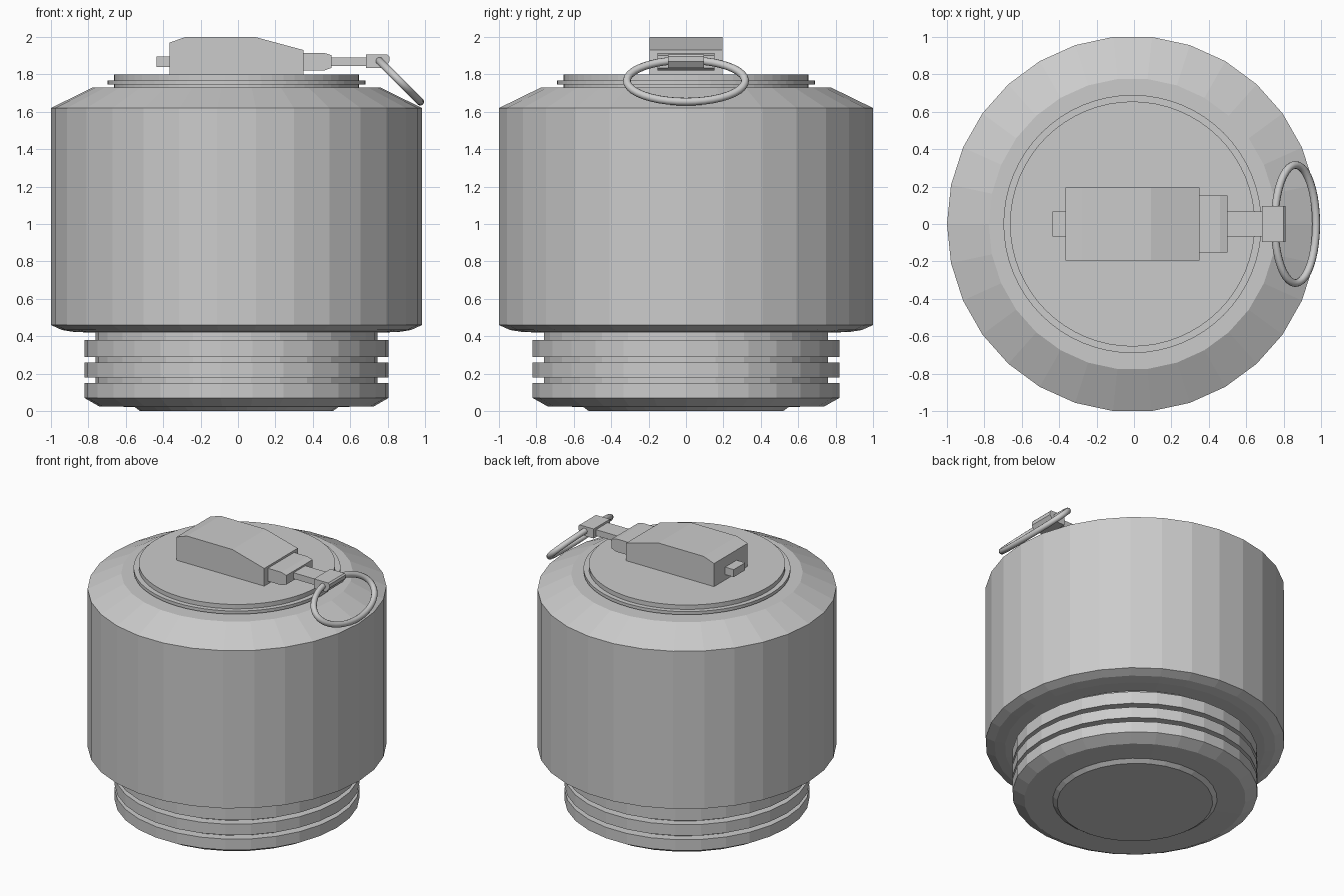
import bpy, bmesh
from math import sin, cos, pi, radians
from mathutils import Matrix

if "Cube" in bpy.data.objects:
    bpy.data.objects.remove(bpy.data.objects["Cube"])

CX = -0.008          # body axis, offset to balance the pull ring


def finish(name, bm):
    bmesh.ops.recalc_face_normals(bm, faces=bm.faces)
    mesh = bpy.data.meshes.new(name)
    bm.to_mesh(mesh)
    bm.free()
    obj = bpy.data.objects.new(name, mesh)
    bpy.context.collection.objects.link(obj)
    return obj


def lathe(name, profile, sides, sx=1.0, sy=1.0):
    """Capped solid of revolution from (radius, z) points."""
    bm = bmesh.new()
    rings = [[bm.verts.new((CX + r * sx * cos(2 * pi * i / sides),
                            r * sy * sin(2 * pi * i / sides), z))
              for i in range(sides)] for r, z in profile]
    for a, b in zip(rings, rings[1:]):
        for i in range(sides):
            j = (i + 1) % sides
            bm.faces.new((a[i], a[j], b[j], b[i]))
    bm.faces.new(rings[0])
    bm.faces.new(rings[-1])
    return finish(name, bm)


def extrude_y(name, outline, half):
    """Side outline of (x, z) points extruded across y."""
    bm = bmesh.new()
    face = bm.faces.new([bm.verts.new((x, -half, z)) for x, z in outline])
    geo = bmesh.ops.extrude_face_region(bm, geom=[face])["geom"]
    bmesh.ops.translate(bm, vec=(0, 2 * half, 0),
                        verts=[v for v in geo if isinstance(v, bmesh.types.BMVert)])
    return finish(name, bm)


def box(name, x0, x1, z0, z1, half):
    return extrude_y(name, [(x0, z0), (x1, z0), (x1, z1), (x0, z1)], half)


# Threaded neck: rounded foot plus three raised bands
neck = [(0.52, 0.0), (0.55, 0.022), (0.74, 0.025), (0.82, 0.07), (0.82, 0.15)]
for z0, z1 in ((0.18, 0.26), (0.29, 0.38)):
    neck += [(0.76, neck[-1][1]), (0.76, z0), (0.82, z0), (0.82, z1)]
neck += [(0.76, 0.38), (0.76, 0.45)]
lathe("threaded_neck", neck, 30, 0.992, 1.0055)

# Main body with bevelled base and sloped shoulder
lathe("body", [(0.76, 0.42), (0.87, 0.422), (0.94, 0.433), (1.0, 0.46),
               (1.0, 1.62), (0.775, 1.73)], 30, 0.992, 1.0055)

# Lid with thin flange
lathe("lid", [(0.655, 1.72), (0.655, 1.745), (0.69, 1.745), (0.69, 1.768),
              (0.655, 1.768), (0.655, 1.80)], 64)

# Latch housing and its stepped pin
extrude_y("latch_housing", [(-0.365, 1.79), (0.35, 1.79), (0.35, 1.93),
                            (0.09, 2.0), (-0.28, 2.0), (-0.365, 1.97)], 0.195)
box("latch_rear_stub", -0.435, -0.35, 1.84, 1.895, 0.067)
extrude_y("latch_collar", [(0.34, 1.82), (0.46, 1.82), (0.50, 1.835),
                           (0.50, 1.902), (0.46, 1.915), (0.34, 1.915)], 0.153)
box("pin", 0.49, 0.70, 1.845, 1.89, 0.068)
extrude_y("pin_end", [(0.685, 1.835), (0.785, 1.835), (0.81, 1.87),
                      (0.81, 1.895), (0.80, 1.905), (0.685, 1.905)], 0.095)

# Oval pull ring hanging at 45 degrees
bm = bmesh.new()
N, M, A, B, T = 40, 10, 0.157, 0.316, 0.021
rows = []
for i in range(N):
    t = 2 * pi * i / N
    n = (B * cos(t), A * sin(t))
    k = (n[0] ** 2 + n[1] ** 2) ** 0.5
    rows.append([bm.verts.new((A * cos(t) + T * cos(p) * n[0] / k,
                               B * sin(t) + T * cos(p) * n[1] / k, T * sin(p)))
                 for p in (2 * pi * j / M for j in range(M))])
for i in range(N):
    a, b = rows[i], rows[(i + 1) % N]
    for j in range(M):
        bm.faces.new((a[j], b[j], b[(j + 1) % M], a[(j + 1) % M]))
bm.transform(Matrix.Translation((0.863, 0, 1.765)) @ Matrix.Rotation(radians(45), 4, 'Y'))
for f in bm.faces:
    f.smooth = True
finish("pull_ring", bm)
